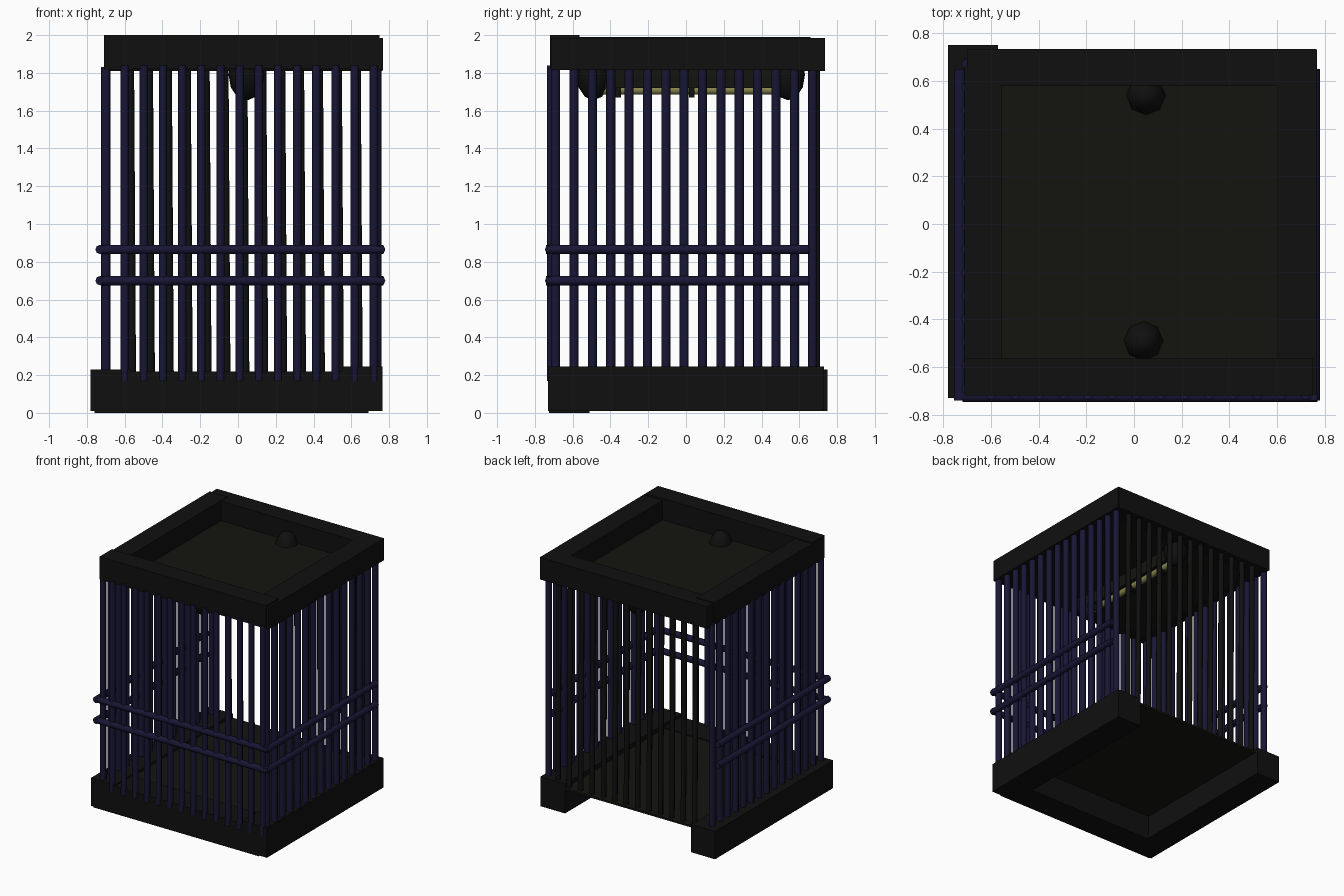
import bpy, math
from mathutils import Vector

if "Cube" in bpy.data.objects:
    bpy.data.objects.remove(bpy.data.objects["Cube"])


def material(name, rgb):
    m = bpy.data.materials.new(name)
    m.diffuse_color = (*rgb, 1)
    m.use_nodes = True
    m.node_tree.nodes["Principled BSDF"].inputs["Base Color"].default_value = m.diffuse_color
    return m


BLACK = material("black_frame", (0.005, 0.005, 0.005))
PANEL = material("dark_panel", (0.007, 0.007, 0.005))
NAVY = material("navy_bars", (0.009, 0.008, 0.035))
YELLOW = material("light_yellow", (0.25, 0.24, 0.08))


def box(name, x, y, z, mat=BLACK):
    mid = [(a + b) / 2 for a, b in (x, y, z)]
    bpy.ops.mesh.primitive_cube_add(size=1, location=mid)
    o = bpy.context.object
    o.name = name
    o.scale = [b - a for a, b in (x, y, z)]
    o.data.materials.append(mat)
    return o


def rod(name, a, b, r, mat=NAVY, sides=8):
    a, b = Vector(a), Vector(b)
    d = b - a
    bpy.ops.mesh.primitive_cylinder_add(vertices=sides, radius=r, depth=d.length,
                                        location=(a + b) / 2)
    o = bpy.context.object
    o.name = name
    o.rotation_euler = d.to_track_quat('Z', 'Y').to_euler()
    o.data.materials.append(mat)
    bpy.ops.object.shade_smooth_by_angle(angle=math.radians(50))
    return o


# base: three beams, open at the back, with a raised floor
box("base_left_beam", (-0.78, -0.57), (-0.73, 0.75), (0.01, 0.23))
box("base_right_beam", (0.55, 0.765), (-0.73, 0.73), (0.01, 0.245))
box("base_front_beam", (-0.76, 0.69), (-0.725, -0.51), (0.0, 0.22))
box("floor", (-0.70, 0.70), (-0.68, 0.73), (0.195, 0.21), PANEL)

# top frame around a sunken ceiling
box("top_front_beam", (-0.71, 0.75), (-0.72, -0.565), (1.82, 2.0))
box("top_back_beam", (-0.70, 0.765), (0.58, 0.735), (1.81, 1.985))
box("top_left_beam", (-0.71, -0.555), (-0.715, 0.66), (1.815, 1.99))
box("top_right_beam", (0.60, 0.768), (-0.715, 0.73), (1.815, 1.985))
box("ceiling", (-0.62, 0.66), (-0.62, 0.64), (1.815, 1.83), PANEL)

# front bars overlap the outside of the base and top
for i in range(14):
    x = -0.60 + i * 0.1015
    rod("front_bar", (x, -0.715, 0.17), (x, -0.715, 1.84), 0.022)

# side bars line up with each other
for i in range(15):
    y = -0.69 + i * 0.0972
    rod("left_bar", (-0.70, y, 0.19), (-0.70, y, 1.83), 0.024)
    rod("right_bar", (0.735, y, 0.20), (0.735, y, 1.83), 0.024)

# back bars stand on the rear edge of the floor
for i in range(13):
    x = -0.56 + i * 0.1
    rod("back_bar", (x, 0.69, 0.20), (x - 0.01, 0.69, 1.83), 0.02, BLACK)

# paired horizontal rails on the front and both sides
for z in (0.70, 0.865):
    rod("front_rail", (-0.72, -0.722, z), (0.77, -0.722, z), 0.025)
    rod("left_rail", (-0.73, -0.74, z), (-0.73, 0.65, z), 0.025)
    rod("right_rail", (0.755, -0.74, z), (0.755, 0.65, z), 0.025)

# ceiling light: housing, glowing tube, clips and rounded ends
box("light_housing", (-0.01, 0.09), (-0.50, 0.55), (1.72, 1.82), PANEL)
rod("light_tube", (0.04, -0.48, 1.71), (0.04, 0.52, 1.71), 0.025, YELLOW)
for y in (-0.36, 0.03, 0.38):
    box("tube_clip", (0.01, 0.07), (y - 0.015, y + 0.015), (1.67, 1.73))
for y, x in ((-0.49, 0.04), (0.54, 0.05)):
    bpy.ops.mesh.primitive_uv_sphere_add(segments=8, ring_count=6, radius=0.09,
                                         location=(x, y, 1.79))
    end = bpy.context.object
    end.name = "light_end_cap"
    end.scale.z = 1.5
    end.data.materials.append(BLACK)
    bpy.ops.object.shade_smooth_by_angle(angle=math.radians(60))
